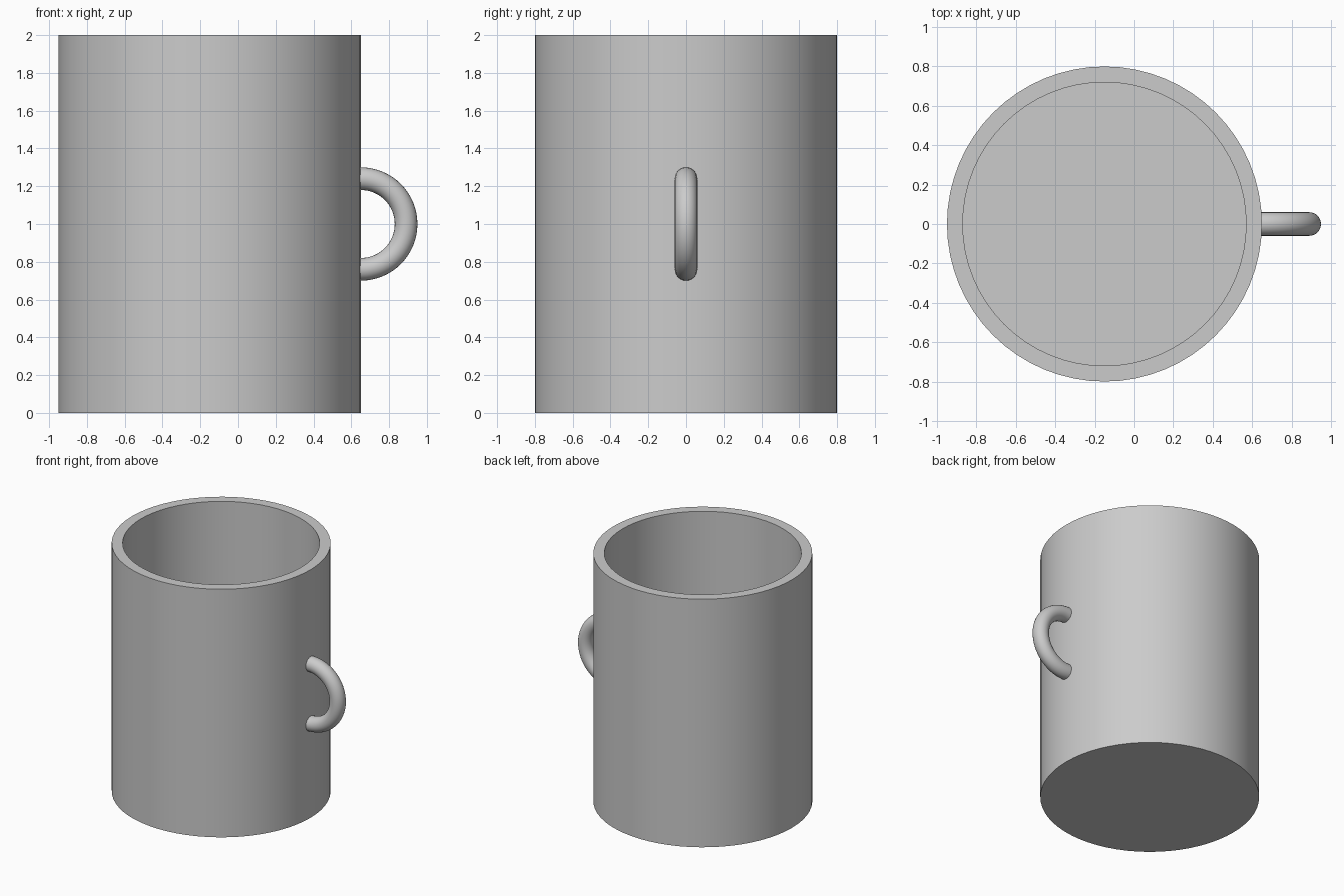
import bpy, bmesh
from math import pi, radians
from mathutils import Vector

cube = bpy.data.objects.get("Cube")
if cube:
    bpy.data.objects.remove(cube, do_unlink=True)

CUP_X = -0.15           # axis of the cup
OUTER, INNER = 0.8, 0.72
HEIGHT, FLOOR = 2.0, 0.08
RING, TUBE = 0.24, 0.06  # handle radii

grey = bpy.data.materials.new("plain grey")
grey.use_nodes = True
colour = (0.6, 0.6, 0.6, 1)
grey.diffuse_color = colour
grey.node_tree.nodes["Principled BSDF"].inputs["Base Color"].default_value = colour


def finish(bm, name):
    """Turn a bmesh into a shaded, coloured object."""
    bmesh.ops.remove_doubles(bm, verts=bm.verts, dist=1e-5)
    bmesh.ops.recalc_face_normals(bm, faces=bm.faces)
    mesh = bpy.data.meshes.new(name)
    bm.to_mesh(mesh)
    bm.free()
    mesh.materials.append(grey)
    obj = bpy.data.objects.new(name, mesh)
    bpy.context.collection.objects.link(obj)
    bpy.ops.object.select_all(action="DESELECT")
    obj.select_set(True)
    bpy.context.view_layer.objects.active = obj
    bpy.ops.object.shade_smooth_by_angle(angle=radians(35))
    return obj


# Cup body: wall and floor profile turned about the axis
bm = bmesh.new()
profile = [(0, 0), (OUTER, 0), (OUTER, HEIGHT), (INNER, HEIGHT), (INNER, FLOOR), (0, FLOOR)]
verts = [bm.verts.new((CUP_X + r, 0, z)) for r, z in profile]
edges = [bm.edges.new(pair) for pair in zip(verts, verts[1:])]
bmesh.ops.spin(bm, geom=verts + edges, cent=(CUP_X, 0, 0), axis=(0, 0, 1),
               angle=2 * pi, steps=64, use_merge=True)
finish(bm, "cup_body")

# Handle: tube swept round a half ring, with short ends sunk into the wall
bm = bmesh.new()
centre = Vector((CUP_X + OUTER, 0, HEIGHT / 2))
circle = bmesh.ops.create_circle(bm, segments=24, radius=TUBE)["verts"]
for v in circle:
    v.co = centre + Vector((0, v.co.x, v.co.y - RING))
start = list({e for v in circle for e in v.link_edges})
swept = bmesh.ops.spin(bm, geom=circle + start, cent=centre, axis=(0, -1, 0),
                       angle=pi, steps=32)["geom_last"]
last = [g for g in swept if isinstance(g, bmesh.types.BMEdge)]
for loop in (start, last):
    sunk = bmesh.ops.extrude_edge_only(bm, edges=loop)["geom"]
    ends = [g for g in sunk if isinstance(g, bmesh.types.BMVert)]
    bmesh.ops.translate(bm, verts=ends, vec=(-0.03, 0, 0))
    bmesh.ops.contextual_create(bm, geom=ends)
finish(bm, "handle")
